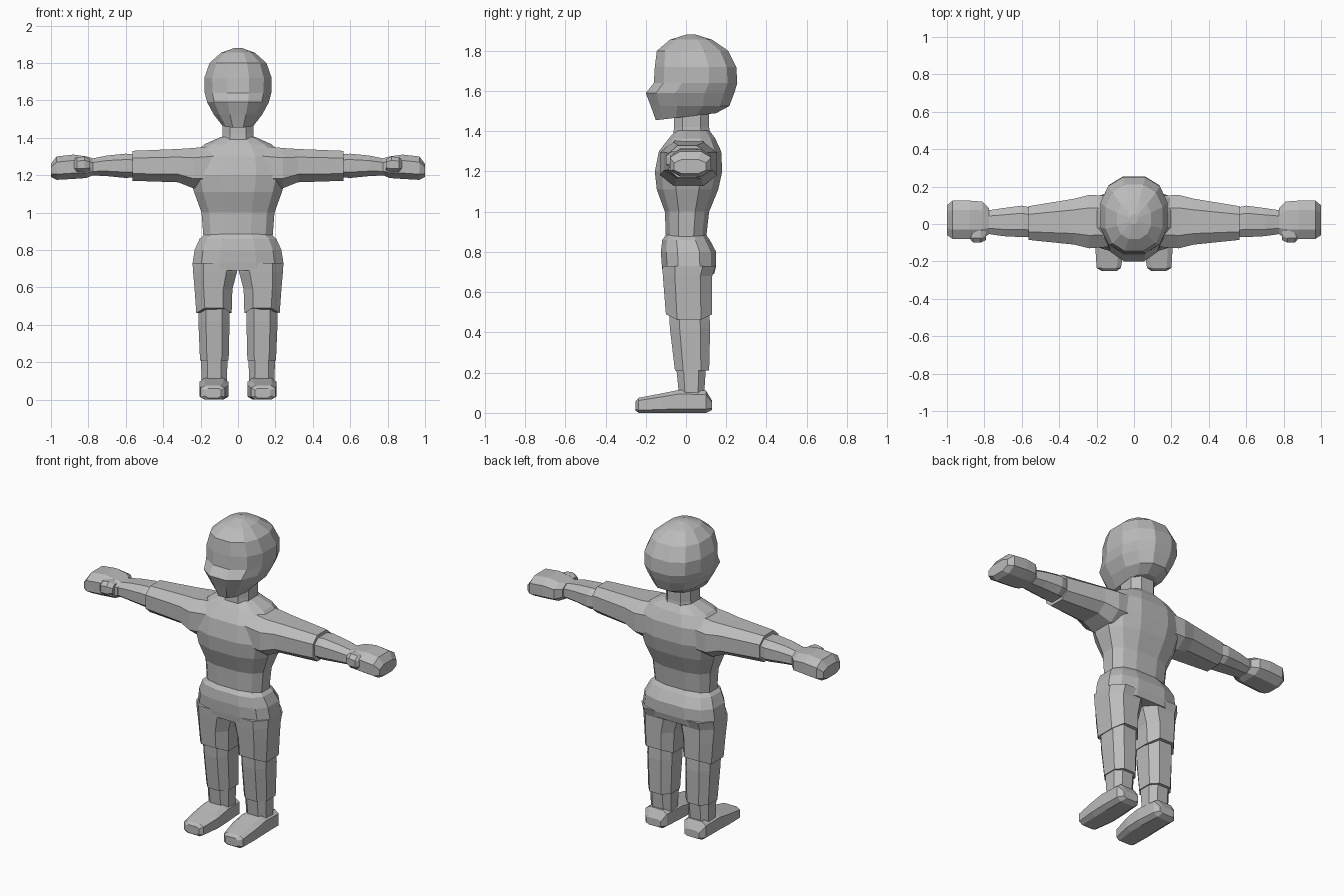
import bpy, bmesh, math

grey = bpy.data.materials.new("plain_grey")
grey.diffuse_color = (0.5, 0.5, 0.5, 1)


def section(n, p):
    """Unit superellipse outline with flat sides facing the axes."""
    pts = []
    for i in range(n):
        t = 2 * math.pi * (i + 0.5) / n
        c, s = math.cos(t), math.sin(t)
        pts.append((math.copysign(abs(c) ** p, c), math.copysign(abs(s) ** p, s)))
    m = max(abs(u) for u, v in pts)
    return [(u / m, v / m) for u, v in pts]


def loft(name, axis, rings, n=8, p=0.75, mirror=False, tilt=0, sag=0):
    """Skin rings (station, a0, a1, b0, b1); tilt and sag shape one end ring."""
    bm = bmesh.new()
    loops = []
    for k, (s, a0, a1, b0, b1) in enumerate(rings):
        loop = []
        for u, v in section(n, p):
            a = (a0 + a1) / 2 + u * (a1 - a0) / 2
            b = (b0 + b1) / 2 + v * (b1 - b0) / 2
            st = s
            if k == 0:
                st += tilt * (v + 1) / 2
            if k == len(rings) - 1:
                st -= sag * (1 - abs(v))
            co = {"x": (st, a, b), "y": (a, st, b), "z": (a, b, st)}[axis]
            loop.append(bm.verts.new(co))
        loops.append(loop)
    for lo, hi in zip(loops, loops[1:]):
        for i in range(n):
            j = (i + 1) % n
            bm.faces.new((lo[i], lo[j], hi[j], hi[i]))
    bm.faces.new(loops[0])
    bm.faces.new(loops[-1])
    bmesh.ops.recalc_face_normals(bm, faces=bm.faces)
    me = bpy.data.meshes.new(name)
    bm.to_mesh(me)
    bm.free()
    me.materials.append(grey)
    ob = bpy.data.objects.new(name, me)
    bpy.context.collection.objects.link(ob)
    if mirror:
        ob.modifiers.new("mirror", "MIRROR").use_mirror_merge = False
    return ob


def sym(rows):
    """Centred rings from (z, half width, front y, back y)."""
    return [(z, -w, w, f, b) for z, w, f, b in rows]


# Head with a projecting lower face and sloping jaw
loft("head", "z", sym([
    (1.455, 0.085, -0.15, 0.15), (1.525, 0.13, -0.175, 0.215),
    (1.59, 0.165, -0.20, 0.24), (1.64, 0.178, -0.16, 0.255),
    (1.72, 0.18, -0.155, 0.25), (1.80, 0.152, -0.145, 0.21),
    (1.855, 0.09, -0.08, 0.13), (1.88, 0.02, 0.0, 0.05)]),
    n=12, p=0.85, tilt=0.035)

# Neck
loft("neck", "z", sym([
    (1.34, 0.09, -0.065, 0.125), (1.42, 0.083, -0.06, 0.115),
    (1.52, 0.083, -0.06, 0.115)]))

# Shirt body
loft("shirt", "z", sym([
    (0.87, 0.185, -0.10, 0.10), (1.0, 0.195, -0.105, 0.115),
    (1.11, 0.235, -0.145, 0.16), (1.20, 0.26, -0.155, 0.18),
    (1.30, 0.25, -0.135, 0.175), (1.365, 0.18, -0.085, 0.145),
    (1.405, 0.09, -0.05, 0.115)]), n=12, p=0.75)

# Sleeves
loft("sleeve", "x", [
    (0.10, -0.12, 0.15, 1.13, 1.36), (0.24, -0.13, 0.155, 1.13, 1.345),
    (0.32, -0.11, 0.135, 1.162, 1.34), (0.565, -0.085, 0.095, 1.17, 1.33)],
    mirror=True)

# Forearms
loft("forearm", "x", [
    (0.54, -0.07, 0.085, 1.19, 1.31), (0.60, -0.07, 0.098, 1.185, 1.315),
    (0.70, -0.065, 0.085, 1.195, 1.305), (0.80, -0.05, 0.07, 1.20, 1.285)],
    mirror=True)

# Mitten hands and thumbs
loft("hand", "x", [
    (0.775, -0.055, 0.085, 1.20, 1.29), (0.81, -0.075, 0.12, 1.185, 1.30),
    (0.88, -0.08, 0.125, 1.18, 1.31), (0.97, -0.08, 0.125, 1.175, 1.30),
    (1.0, -0.06, 0.10, 1.19, 1.26)], mirror=True)
loft("thumb", "x", [
    (0.79, -0.085, 0.0, 1.225, 1.285), (0.82, -0.10, 0.0, 1.215, 1.30),
    (0.86, -0.10, 0.0, 1.215, 1.295), (0.885, -0.07, 0.0, 1.225, 1.28)],
    mirror=True)

# Trouser hips
loft("hips", "z", sym([
    (0.885, 0.175, -0.10, 0.10), (0.86, 0.205, -0.118, 0.118),
    (0.80, 0.232, -0.125, 0.15), (0.73, 0.243, -0.12, 0.15),
    (0.69, 0.24, -0.115, 0.14)]), n=12, p=0.7)

# Trouser legs with a dipping hem at the sides
loft("trouser_leg", "z", [
    (0.73, 0.0, 0.243, -0.118, 0.148), (0.68, 0.006, 0.24, -0.115, 0.13),
    (0.59, 0.03, 0.232, -0.108, 0.13), (0.49, 0.034, 0.223, -0.10, 0.13)],
    mirror=True, sag=0.055)

# Shins and ankles
loft("shin", "z", [
    (0.52, 0.045, 0.212, -0.085, 0.115), (0.42, 0.045, 0.212, -0.08, 0.12),
    (0.21, 0.05, 0.203, -0.055, 0.115)], mirror=True)
loft("ankle", "z", [
    (0.24, 0.055, 0.198, -0.05, 0.10), (0.09, 0.06, 0.195, -0.035, 0.09)],
    mirror=True)

# Shoes
loft("shoe", "y", [
    (-0.25, 0.09, 0.175, 0.01, 0.06), (-0.235, 0.07, 0.20, 0.0, 0.075),
    (-0.12, 0.05, 0.207, 0.0, 0.097), (-0.03, 0.05, 0.207, 0.0, 0.115),
    (0.10, 0.06, 0.205, 0.0, 0.11), (0.13, 0.08, 0.18, 0.015, 0.06)],
    p=0.5, mirror=True)
